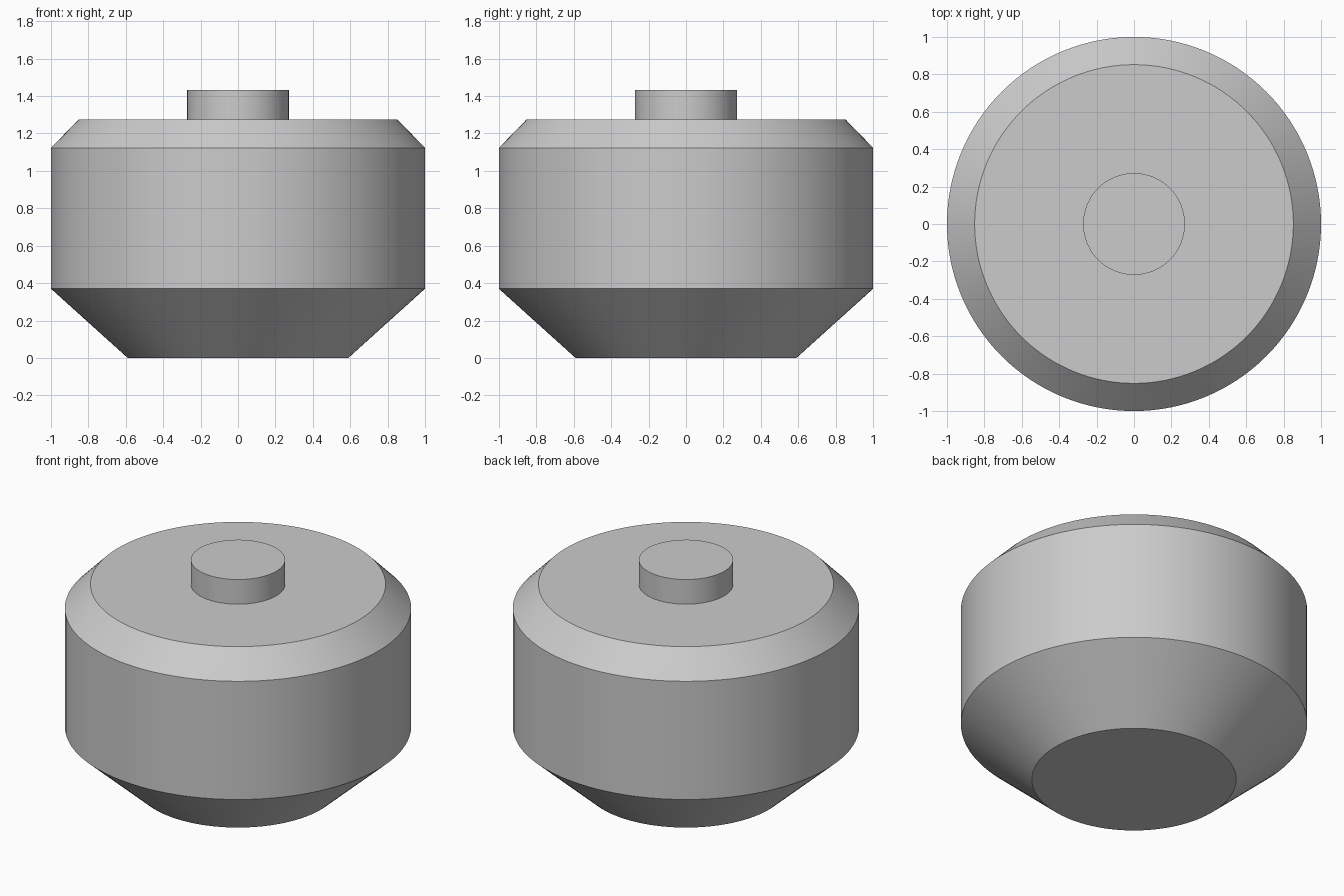
import bpy
import bmesh
import math

cube = bpy.data.objects.get("Cube")
if cube:
    bpy.data.objects.remove(cube, do_unlink=True)

SEGMENTS = 128

# Plain grey metal
grey = bpy.data.materials.new("grey_metal")
grey.use_nodes = True
colour = (0.6, 0.6, 0.6, 1.0)
grey.diffuse_color = colour
grey.node_tree.nodes["Principled BSDF"].inputs["Base Color"].default_value = colour


def turned_part(name, profile):
    """Turn a (radius, height) profile around z and cap both ends."""
    bm = bmesh.new()
    rings = []
    for radius, height in profile:
        rings.append([
            bm.verts.new((radius * math.cos(a), radius * math.sin(a), height))
            for a in (2 * math.pi * i / SEGMENTS for i in range(SEGMENTS))
        ])
    for low, high in zip(rings, rings[1:]):
        for i in range(SEGMENTS):
            j = (i + 1) % SEGMENTS
            bm.faces.new((low[i], low[j], high[j], high[i]))
    bm.faces.new(list(reversed(rings[0])))
    bm.faces.new(rings[-1])
    mesh = bpy.data.meshes.new(name)
    bm.to_mesh(mesh)
    bm.free()
    mesh.materials.append(grey)
    part = bpy.data.objects.new(name, mesh)
    bpy.context.collection.objects.link(part)
    bpy.ops.object.select_all(action="DESELECT")
    part.select_set(True)
    bpy.context.view_layer.objects.active = part
    bpy.ops.object.shade_smooth_by_angle(angle=math.radians(30))
    return part


# Body with tapered base and chamfered shoulder, and the knob on its lid
turned_part("body", [(0.59, 0), (1, 0.37), (1, 1.123), (0.852, 1.275)])
turned_part("top_knob", [(0.272, 1.275), (0.272, 1.432)])
